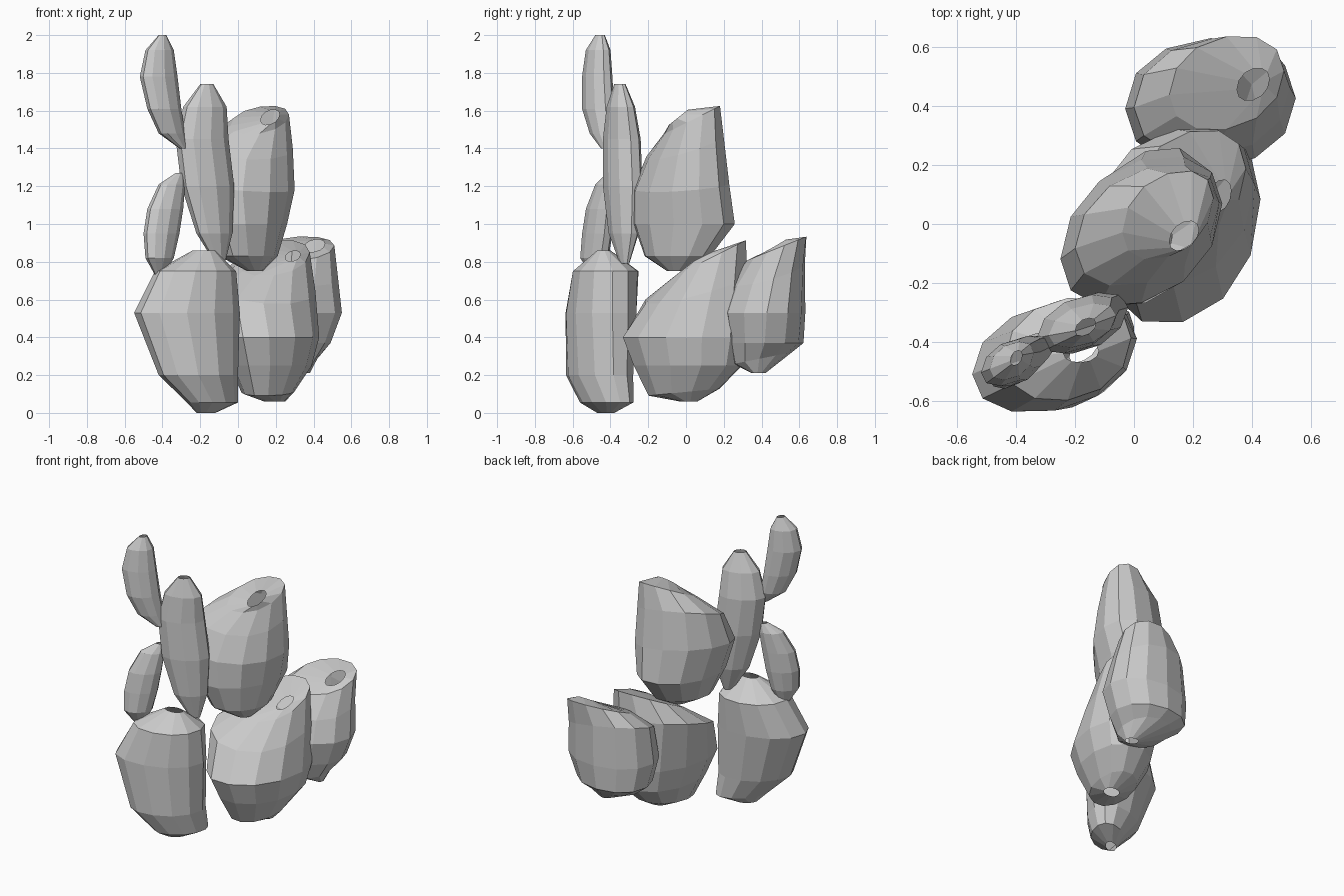
import bpy, bmesh
from math import cos, radians, pi, copysign


def full(c):
    """Cosine value made slightly boxier so the oval is fuller."""
    return copysign(abs(c) ** 0.94, c)


def pad(name, slants, rings, sides=12):
    """Loft an open-ended cactus pad through slanted oval rings.
    slants: plan-view slant in degrees of the bottom and top ring.
    Each ring: x min, x max, y min, y max, z, optional rise to back and to right."""
    bm = bmesh.new()
    loops = []
    for n, (x0, x1, y0, y1, z, *rise) in enumerate(rings):
        ky, kx = (rise + [0, 0])[:2]
        slant = radians(slants[0] + (slants[1] - slants[0]) * n / (len(rings) - 1))
        cx, cy = (x0 + x1) / 2, (y0 + y1) / 2
        loop = []
        for i in range(sides):
            t = 2 * pi * i / sides
            dx = (x1 - x0) / 2 * full(cos(t))
            dy = (y1 - y0) / 2 * full(cos(t - slant)) * 1.01
            loop.append(bm.verts.new((cx + dx, cy + dy, z + ky * dy + kx * dx)))
        loops.append(loop)
    for lo, hi in zip(loops, loops[1:]):
        for i in range(sides):
            j = (i + 1) % sides
            bm.faces.new((lo[i], lo[j], hi[j], hi[i]))
    me = bpy.data.meshes.new(name)
    bm.to_mesh(me)
    bm.free()
    ob = bpy.data.objects.new(name, me)
    bpy.context.collection.objects.link(ob)
    return ob


# Three large base pads
pad("base_pad_left", (55, 85), [
    (-.22, -.12, -.47, -.38, .00),
    (-.27, .00, -.56, -.28, .055),
    (-.42, .00, -.635, -.28, .20),
    (-.55, .01, -.64, -.26, .53),
    (-.44, -.01, -.60, -.25, .75),
    (-.24, -.12, -.47, -.40, .86)])

pad("base_pad_middle", (80, 72), [
    (.14, .25, -.03, .06, .06),
    (.02, .30, -.20, .18, .11, .1),
    (-.05, .39, -.28, .30, .25),
    (-.10, .43, -.34, .33, .40),
    (-.14, .41, -.22, .33, .66, .3, -.15),
    (.00, .38, -.06, .32, .82, .5),
    (.25, .33, .04, .15, .83, .5)])

pad("base_pad_back", (100, 72), [
    (.30, .38, .35, .42, .21),
    (.10, .42, .25, .56, .29, .2),
    (.00, .49, .22, .62, .37),
    (-.03, .55, .19, .63, .53),
    (.00, .53, .23, .63, .74, .3, -.15),
    (.12, .51, .32, .64, .87, .4),
    (.35, .46, .42, .53, .885, .6)])

# Upper pads growing from the base
pad("upper_pad_large", (72, 68), [
    (.05, .13, -.10, -.01, .75),
    (-.10, .21, -.22, .13, .83),
    (-.18, .26, -.28, .26, 1.00),
    (-.25, .30, -.28, .23, 1.20, .1, -.1),
    (-.20, .29, -.21, .20, 1.41, .35, -.15),
    (-.04, .27, -.12, .18, 1.55, .5),
    (.12, .22, -.09, .01, 1.565, .8)])

pad("upper_pad_tall", (60, 66), [
    (-.12, -.07, -.35, -.30, .79),
    (-.22, -.03, -.41, -.25, .95),
    (-.30, -.02, -.44, -.23, 1.20),
    (-.33, -.05, -.44, -.24, 1.45),
    (-.29, -.06, -.42, -.27, 1.62),
    (-.20, -.13, -.38, -.32, 1.74)], 10)

# Small curved pads on the left
pad("small_pad_top", (62, 68), [
    (-.31, -.27, -.45, -.40, 1.40),
    (-.42, -.28, -.51, -.38, 1.48),
    (-.48, -.30, -.55, -.38, 1.61),
    (-.52, -.32, -.55, -.39, 1.78),
    (-.49, -.34, -.53, -.40, 1.92),
    (-.42, -.38, -.48, -.43, 2.00)], 10)

pad("small_pad_low", (65, 62), [
    (-.44, -.39, -.50, -.45, .73),
    (-.49, -.34, -.56, -.41, .82),
    (-.50, -.31, -.55, -.39, .95),
    (-.48, -.29, -.53, -.38, 1.08),
    (-.42, -.28, -.48, -.37, 1.21),
    (-.33, -.29, -.42, -.38, 1.27)], 10)
